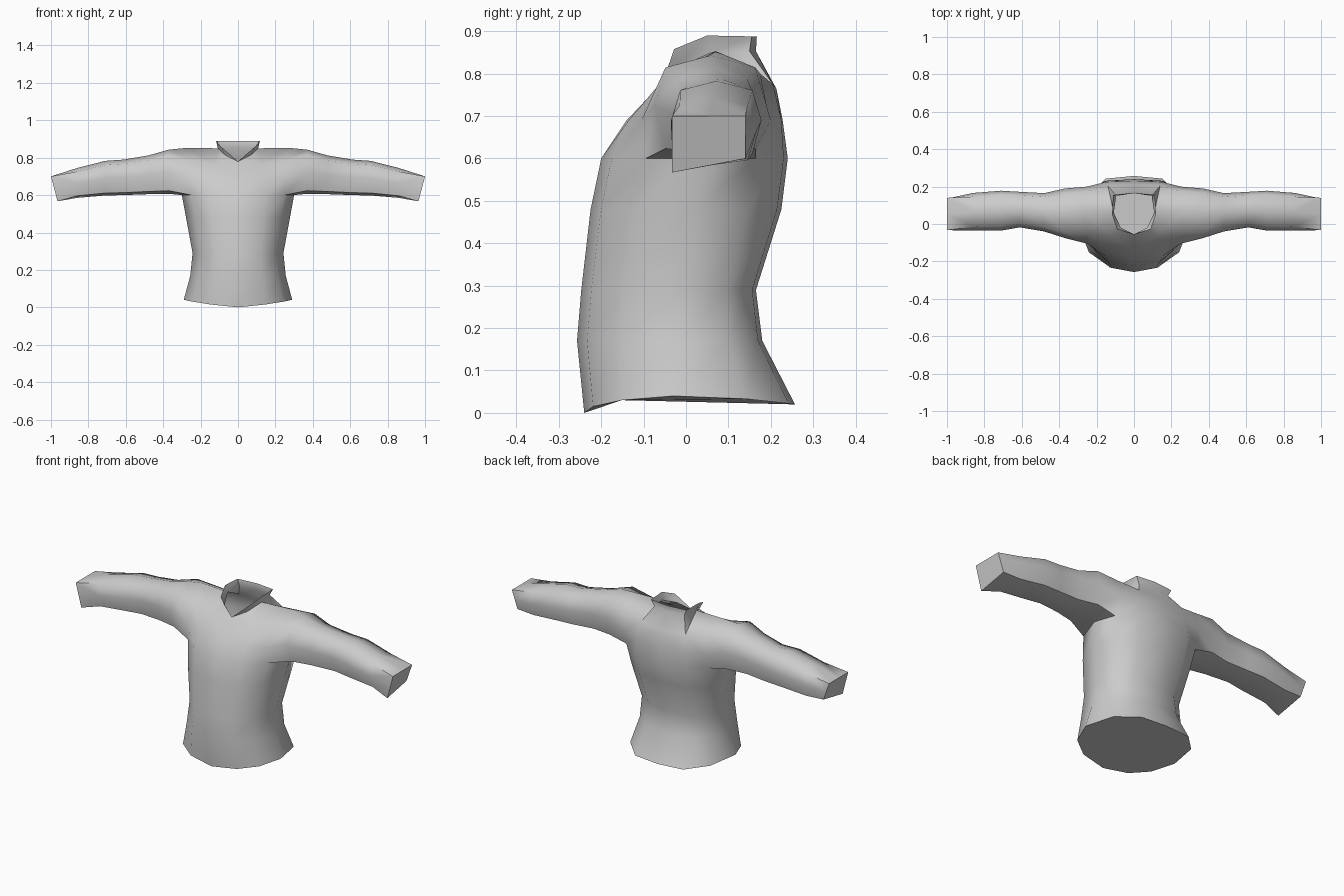
import bpy, bmesh, math

cube = bpy.data.objects.get("Cube")
if cube:
    bpy.data.objects.remove(cube, do_unlink=True)

fabric = bpy.data.materials.new("light grey fabric")
fabric.use_nodes = True
GREY = (0.6, 0.6, 0.6, 1)
fabric.diffuse_color = GREY
fabric.node_tree.nodes["Principled BSDF"].inputs["Base Color"].default_value = GREY

bm = bmesh.new()


def ring(points):
    return [bm.verts.new(p) for p in points]


def strip(a, b, closed=False):
    """Bridge two rows of equal length with quads."""
    n = len(a)
    for i in range(n if closed else n - 1):
        j = (i + 1) % n
        bm.faces.new((a[i], a[j], b[j], b[i]))


# Torso, left half: seven columns from front centre round to back centre
KX = (0, 0.5, 0.83, 1, 0.87, 0.52, 0)
KY = (1, 0.9, 0.58, 0, 0.6, 0.95, 1)
HEM_Z = (-0.03, -0.015, 0, 0.01, 0.003, -0.008, -0.01)


def torso_row(z, w, front, back, mid, dz=(0,) * 7):
    return ring([(w * KX[i], mid + ((front if i < 3 else back) - mid) * KY[i], z + dz[i])
                 for i in range(7)])


rows = [
    torso_row(0.03, 0.29, -0.24, 0.257, -0.03, HEM_Z),
    torso_row(0.17, 0.255, -0.257, 0.18, -0.02),
    torso_row(0.29, 0.243, -0.247, 0.165, -0.01),
    torso_row(0.48, 0.278, -0.225, 0.225, 0.02),
    torso_row(0.60, 0.30, -0.20, 0.24, 0.05),
]
for a, b in zip(rows, rows[1:]):
    strip(a, b)
pit = rows[-1]

# Chest and upper back
chest = ring([(0, -0.14, 0.69), (0.14, -0.135, 0.69), (0.25, -0.105, 0.69)])
yoke = ring([(0, -0.055, 0.78), (0.12, -0.065, 0.765), (0.25, -0.055, 0.785)])
back1 = ring([(0.25, 0.2, 0.69), (0.15, 0.225, 0.69), (0, 0.228, 0.69)])
back2 = ring([(0.25, 0.175, 0.80), (0.14, 0.205, 0.775), (0, 0.213, 0.765)])
for low, mid, top in ((pit[:3], chest, yoke), (pit[4:], back1, back2)):
    strip(low, mid)
    strip(mid, top)

# Shoulders up to the neckline
shoulder = bm.verts.new((0.27, 0.07, 0.853))
neck = [yoke[0]] + ring([(0.07, -0.02, 0.815), (0.108, 0.06, 0.85),
                         (0.095, 0.15, 0.853), (0, 0.165, 0.853)])
for f in ((neck[0], yoke[1], neck[1]), (yoke[1], neck[2], neck[1]),
          (yoke[1], yoke[2], shoulder, neck[2]),
          (back2[0], back2[1], neck[2], shoulder),
          (back2[1], neck[3], neck[2]), (back2[1], back2[2], neck[4], neck[3])):
    bm.faces.new(f)

# Open V collar
collar = ring([(0.09, -0.028, 0.858), (0.117, 0.05, 0.89),
               (0.112, 0.155, 0.888), (0, 0.167, 0.888)])
bm.faces.new((neck[0], neck[1], collar[0]))
strip(neck[1:], collar)

# Sleeve: eight-sided rings, underarm first, then front, top and back
KS = ((0.5, 0), (0.1, 0.07), (0, 0.5), (0.1, 0.88), (0.5, 1), (0.9, 0.88), (1, 0.5), (0.9, 0.07))
KC = ((0.5, 0), (0, 0), (0, 0.5), (0, 1), (0.5, 1), (1, 1), (1, 0.5), (1, 0))
loop = [pit[3], pit[2], chest[2], yoke[2], shoulder, back2[0], back1[0], pit[4]]
for x, bottom, top, front, rear in (
        (0.37, 0.607, 0.843, -0.075, 0.19),
        (0.48, 0.605, 0.812, -0.04, 0.165),
        (0.61, 0.60, 0.79, -0.018, 0.172),
        (0.71, 0.598, 0.783, -0.035, 0.178),
        (0.86, 0.585, 0.745, -0.035, 0.166)):
    nxt = ring([(x, front + (rear - front) * u, bottom + (top - bottom) * v) for u, v in KS])
    strip(loop, nxt, True)
    loop = nxt
# Square slanted cuff with flat end
cuff = ring([(0.965 + 0.035 * v, -0.033 + 0.173 * u, 0.567 + 0.133 * v + 0.033 * u * (1 - v))
             for u, v in KC])
strip(loop, cuff, True)
bm.faces.new(cuff)

# Mirror to the right side and close the hem
bmesh.ops.mirror(bm, geom=bm.verts[:] + bm.edges[:] + bm.faces[:], axis='X', merge_dist=0.001)
bmesh.ops.remove_doubles(bm, verts=bm.verts[:], dist=0.0005)
hem = [e for e in bm.edges if e.is_boundary and all(v.co.z < 0.1 for v in e.verts)]
bmesh.ops.holes_fill(bm, edges=hem, sides=0)
bmesh.ops.recalc_face_normals(bm, faces=bm.faces[:])

mesh = bpy.data.meshes.new("shirt")
bm.to_mesh(mesh)
bm.free()
mesh.materials.append(fabric)
shirt = bpy.data.objects.new("shirt", mesh)
bpy.context.collection.objects.link(shirt)
bpy.ops.object.select_all(action='DESELECT')
shirt.select_set(True)
bpy.context.view_layer.objects.active = shirt
bpy.ops.object.shade_smooth_by_angle(angle=math.radians(60))
